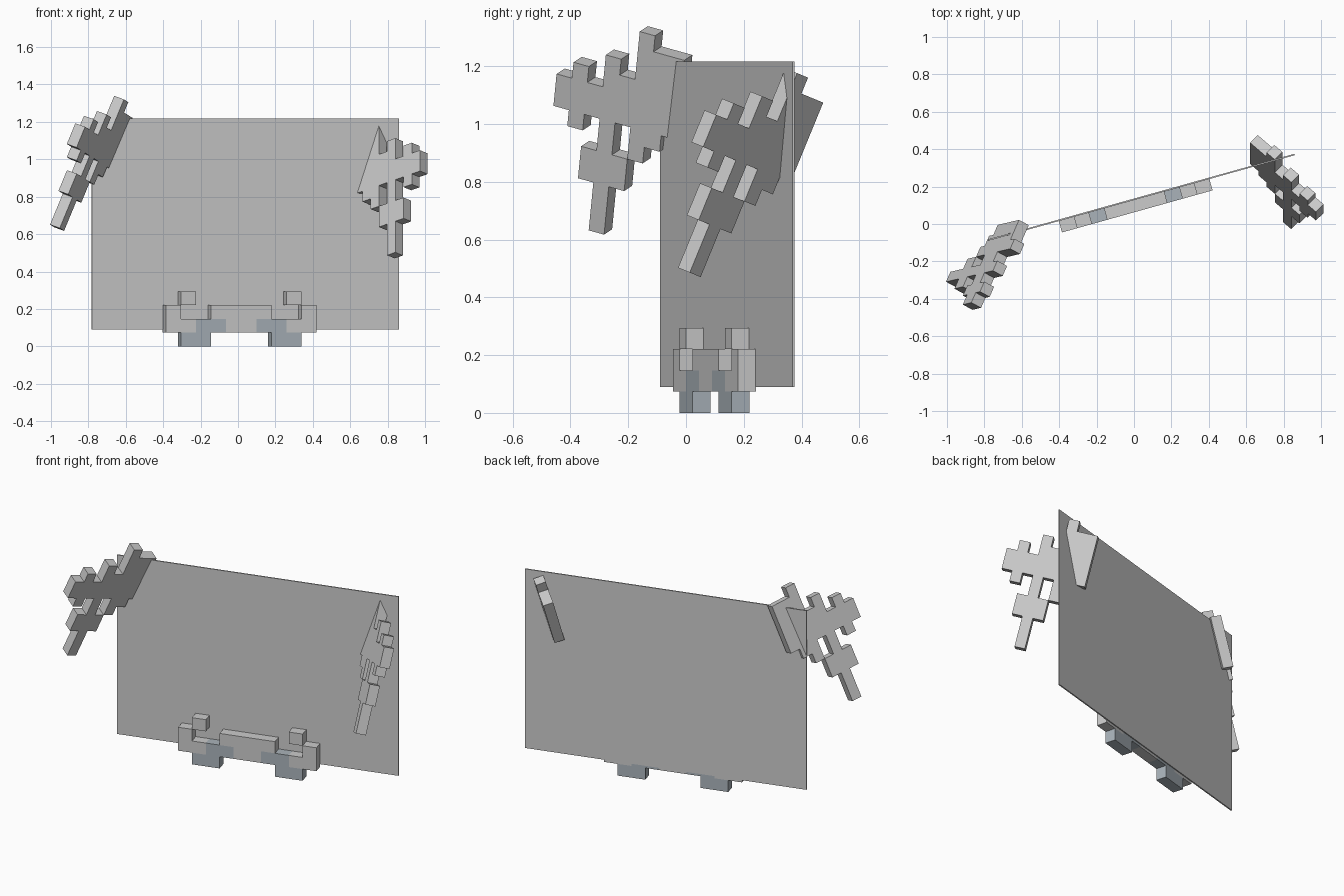
import bpy, bmesh, math
from mathutils import Vector

if "Cube" in bpy.data.objects:
    bpy.data.objects.remove(bpy.data.objects["Cube"])

blue_grey = bpy.data.materials.new("blue_grey")
blue_grey.diffuse_color = (0.40, 0.45, 0.49, 1)
blue_grey.use_nodes = True
blue_grey.node_tree.nodes["Principled BSDF"].inputs["Base Color"].default_value = blue_grey.diffuse_color
grey = bpy.data.materials.new("plain_grey")
grey.diffuse_color = (0.6, 0.6, 0.6, 1)
grey.use_nodes = True
grey.node_tree.nodes["Principled BSDF"].inputs["Base Color"].default_value = grey.diffuse_color


def pixel_slab(name, rows, origin, u, v, pu, pv, t, col0=0, tinted=False):
    """Extruded pixel drawing: rows run top to bottom, '#' plain, 'B' tinted.
    origin is the lower corner of column col0 on the front face."""
    v = Vector(v).normalized()
    u = Vector(u)
    u = (u - v * u.dot(v)).normalized()
    n = u.cross(v)
    if n.y > 0:                      # front face looks towards -y
        n = -n
    cells = {(c - col0, len(rows) - 1 - r): ch
             for r, row in enumerate(rows) for c, ch in enumerate(row) if ch != "."}
    o = Vector(origin)
    bm = bmesh.new()

    def quad(pts, ch):
        f = bm.faces.new([bm.verts.new(o + u * a * pu + v * b * pv - n * d * t)
                          for a, b, d in pts])
        f.material_index = 1 if ch == "B" else 0
        f.normal_update()
        return f

    for (i, j), ch in cells.items():
        mid = o + u * (i + .5) * pu + v * (j + .5) * pv - n * .5 * t
        ring = [(i, j), (i + 1, j), (i + 1, j + 1), (i, j + 1)]
        faces = [quad([(a, b, d) for a, b in ring], ch) for d in (0, 1)]
        for k, step in enumerate([(0, -1), (1, 0), (0, 1), (-1, 0)]):
            if (i + step[0], j + step[1]) not in cells:
                (a, b), (c, e) = ring[k], ring[(k + 1) % 4]
                faces.append(quad([(a, b, 0), (c, e, 0), (c, e, 1), (a, b, 1)], ch))
        for f in faces:              # point every face outwards
            if f.normal.dot(f.calc_center_median() - mid) < 0:
                f.normal_flip()
    bmesh.ops.remove_doubles(bm, verts=bm.verts, dist=1e-5)
    me = bpy.data.meshes.new(name)
    bm.to_mesh(me)
    bm.free()
    if tinted:
        me.materials.append(grey)
        me.materials.append(blue_grey)
    ob = bpy.data.objects.new(name, me)
    bpy.context.collection.objects.link(ob)
    return ob


ang = math.radians(15.6)
along = (math.cos(ang), math.sin(ang), 0)
up = (0, 0, 1)

# thin screen panel
pixel_slab("screen_panel", ["#"], (-0.78, -0.09, 0.09), along, up, 1.703, 1.127, 0.008)

# pixel base in front of the panel
base = [".#......#.",
        "#..####..#",
        "##BB##BB##",
        ".BB....BB."]
pixel_slab("pixel_base", base, (-0.385, -0.045, 0), along, up,
           0.0836, 0.0735, 0.065, tinted=True)

# two tilted pixel wings that pass through the panel
wing = [".....#..",
        ".....###",
        "...#.###",
        ".#.#####",
        "########",
        "########",
        ".#.#.##.",
        "...#.#..",
        "..###...",
        "..###...",
        "...#....",
        "...#....",
        "...#...."]
pixel_slab("left_wing", wing, (-0.953, -0.337, 0.632), (.38, .88, -.26), (.38, .09, .92),
           0.06, 0.06, 0.062, col0=3)
pixel_slab("right_wing", [r[::-1] for r in wing], (0.797, 0.01, 0.487),
           (.73, -.62, .27), (0, .38, .925), 0.06, 0.06, 0.06, col0=4)
